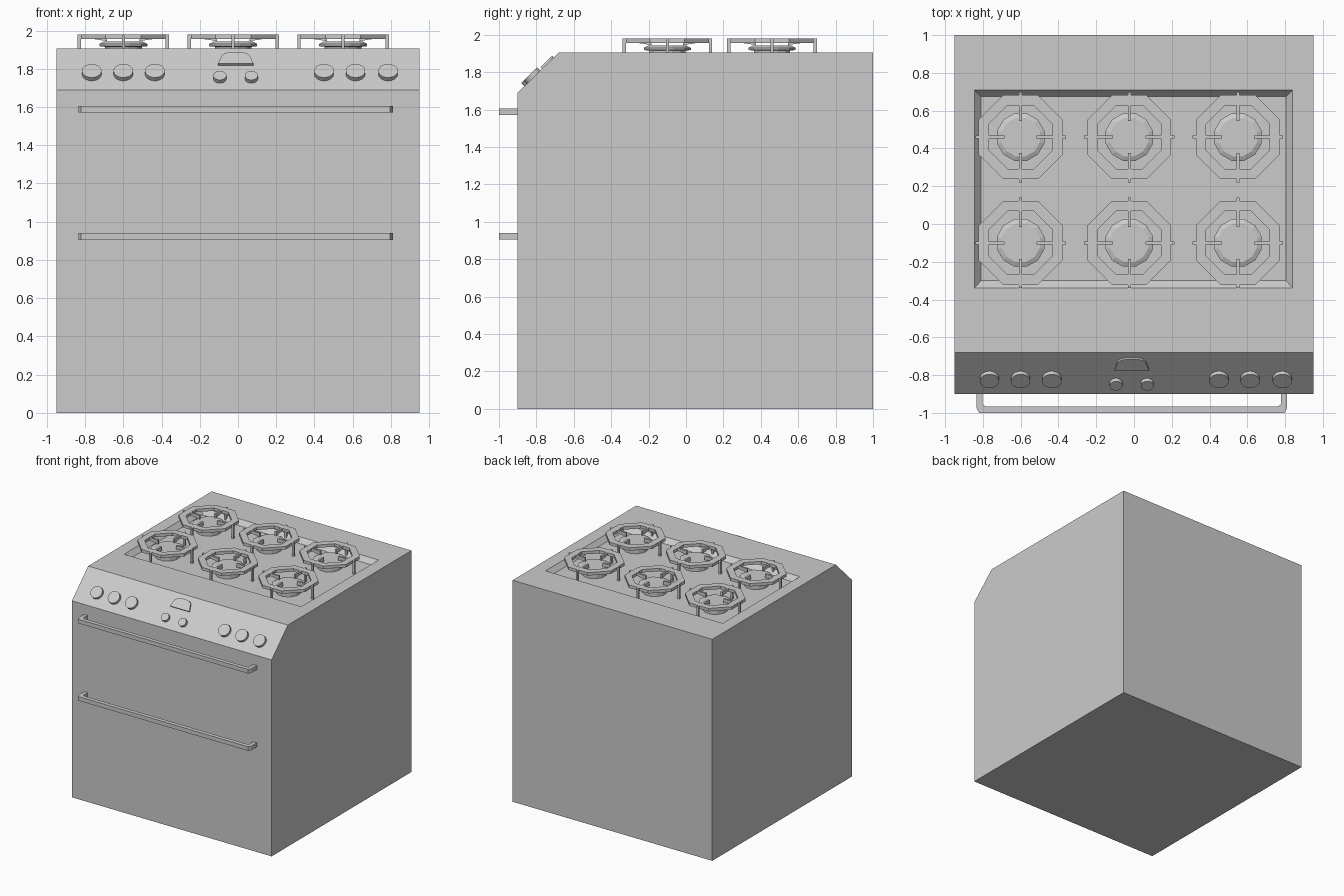
import bpy, bmesh, math
from mathutils import Matrix, Vector

if "Cube" in bpy.data.objects:
    bpy.data.objects.remove(bpy.data.objects["Cube"])

grey = bpy.data.materials.new("light grey enamel")
grey.use_nodes = True
COLOUR = (0.6, 0.6, 0.6, 1)
grey.diffuse_color = COLOUR
grey.node_tree.nodes["Principled BSDF"].inputs["Base Color"].default_value = COLOUR


def finish(bm, name, matrix=None):
    bmesh.ops.recalc_face_normals(bm, faces=bm.faces)
    mesh = bpy.data.meshes.new(name)
    bm.to_mesh(mesh)
    bm.free()
    mesh.materials.append(grey)
    ob = bpy.data.objects.new(name, mesh)
    if matrix:
        ob.matrix_world = matrix
    bpy.context.collection.objects.link(ob)
    return ob


def prism(bm, points, offset):
    """Extrude a flat outline along an offset vector."""
    face = bm.faces.new([bm.verts.new(p) for p in points])
    out = bmesh.ops.extrude_face_region(bm, geom=[face])["geom"]
    bm.faces.ensure_lookup_table()
    bmesh.ops.translate(bm, vec=offset, verts=[v for v in out if isinstance(v, bmesh.types.BMVert)])


def lathe(bm, profile, sides):
    """Stack rings of (radius, height) into a closed turned shape."""
    rings = [[bm.verts.new((r * math.cos(a), r * math.sin(a), z))
              for a in [math.tau * (i + 0.5) / sides for i in range(sides)]] for r, z in profile]
    for low, high in zip(rings, rings[1:]):
        for i in range(sides):
            j = (i + 1) % sides
            bm.faces.new((low[i], low[j], high[j], high[i]))
    bm.faces.new(rings[0][::-1])
    bm.faces.new(rings[-1])


# Body with sloped control panel and sunken hob
TOP, FLOOR = 1.905, 1.865
bm = bmesh.new()
side = [(-0.9, 0), (1, 0), (1, TOP), (-0.68, TOP), (-0.9, 1.69)]
prism(bm, [(-0.95, y, z) for y, z in side], (1.9, 0, 0))
bmesh.ops.recalc_face_normals(bm, faces=bm.faces)
hob = max(bm.faces, key=lambda f: f.calc_center_median().z)
for x0, x1, y0, y1, z in [(-0.845, 0.84, -0.34, 0.71, TOP), (-0.81, 0.805, -0.3, 0.675, FLOOR)]:
    bmesh.ops.inset_region(bm, faces=[hob], thickness=0.02)
    mid = hob.calc_center_median()
    for v in hob.verts:
        v.co = (x0 if v.co.x < mid.x else x1, y0 if v.co.y < mid.y else y1, z)
finish(bm, "body")


# Burners and their octagonal pan supports
def burner(place):
    bm = bmesh.new()
    lathe(bm, [(0.1, FLOOR), (0.1, 1.915), (0.13, 1.918), (0.13, 1.93), (0.105, 1.942)], 12)
    finish(bm, "burner", place)


def pan_support(place):
    bm = bmesh.new()
    rings = []
    for r, z in [(0.222, 1.955), (0.222, 1.98), (0.168, 1.98), (0.168, 1.955)]:
        r /= math.cos(math.pi / 8)
        rings.append([bm.verts.new((r * math.cos(a), r * math.sin(a), z))
                      for a in [math.pi / 4 * (i + 0.5) for i in range(8)]])
    for k in range(4):
        a, b = rings[k], rings[(k + 1) % 4]
        for i in range(8):
            j = (i + 1) % 8
            bm.faces.new((a[i], a[j], b[j], b[i]))
    # One leg with its tapering finger, repeated around the ring
    arm = [(0.24, FLOOR), (0.24, 1.98), (0.085, 1.98), (0.085, 1.945), (0.222, 1.965), (0.222, FLOOR)]
    for k in range(4):
        turn = Matrix.Rotation(k * math.pi / 2, 3, 'Z')
        prism(bm, [turn @ Vector((r, -0.008, z)) for r, z in arm], turn @ Vector((0, 0.016, 0)))
    finish(bm, "pan_support", place)


for y in (-0.1, 0.46):
    for x in (-0.6, -0.025, 0.55):
        place = Matrix.Translation((x, y, 0))
        burner(place)
        pan_support(place)

# Controls sit in the plane of the sloped panel
slope = math.atan2(TOP - 1.69, 0.22)


def on_panel(x, along):
    y, z = -0.9 + along * math.cos(slope), 1.69 + along * math.sin(slope)
    return Matrix.Translation((x, y, z)) @ Matrix.Rotation(slope, 4, 'X')


def knob(x, along, radius, name):
    bm = bmesh.new()
    lathe(bm, [(radius, -0.005), (radius, 0.024)], 24)
    ob = finish(bm, name, on_panel(x, along))
    for p in ob.data.polygons:
        p.use_smooth = len(p.vertices) == 4
    for e in ob.data.edges:
        a, b = [ob.data.vertices[i].co.z for i in e.vertices]
        e.use_edge_sharp = abs(a - b) < 0.001


for x in (-0.765, -0.6, -0.435, 0.45, 0.615, 0.785):
    knob(x, 0.118, 0.051, "oven_knob")
for x in (-0.095, 0.07):
    knob(x, 0.083, 0.034, "timer_knob")

# Timer display with a raised arched outline
bm = bmesh.new()
half = [(0.092, -0.042), (0.074, 0.02), (0.055, 0.038), (0.025, 0.044)]
outline = half + [(-x, y) for x, y in reversed(half)]
prism(bm, [(x, y, -0.004) for x, y in outline], (0, 0, 0.016))
finish(bm, "timer_display", on_panel(-0.012, 0.225))

# Door handles: flat bars bent back to the door at both ends
for z in (0.905, 1.57):
    bm = bmesh.new()
    half = [(0.822, -0.89), (0.822, -0.975), (0.808, -1)]
    inner = [(0.775, -0.965), (0.789, -0.955), (0.789, -0.89)]
    path = half + [(-x, y) for x, y in reversed(half)]
    path += [(-x, y) for x, y in reversed(inner)] + inner
    prism(bm, [(x - 0.012, y, z) for x, y in path], (0, 0, 0.035))
    finish(bm, "door_handle")
